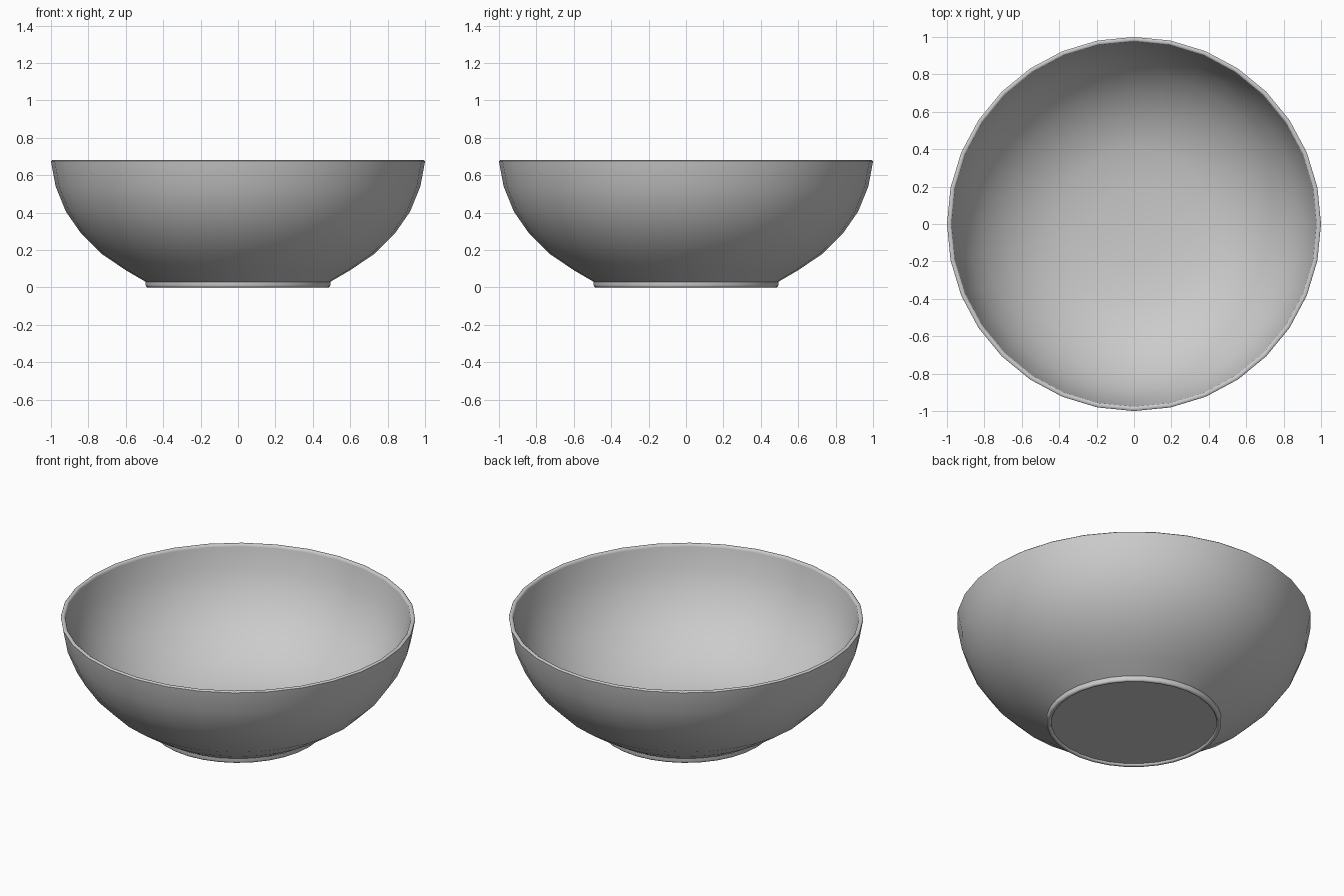
import bpy
import bmesh
import math

SIDES = 32

cube = bpy.data.objects.get("Cube")
if cube:
    bpy.data.objects.remove(cube, do_unlink=True)


def make_material(name, colour):
    mat = bpy.data.materials.new(name)
    mat.use_nodes = True
    mat.diffuse_color = colour
    mat.node_tree.nodes["Principled BSDF"].inputs["Base Color"].default_value = colour
    return mat


def lathe(name, profile, mat):
    """Spin a profile of (radius, height) points around the z axis."""
    bm = bmesh.new()
    verts = [bm.verts.new((r, 0, z)) for r, z in profile]
    edges = [bm.edges.new(pair) for pair in zip(verts, verts[1:])]
    bmesh.ops.spin(bm, geom=verts + edges, cent=(0, 0, 0), axis=(0, 0, 1),
                   angle=math.tau, steps=SIDES)
    bmesh.ops.remove_doubles(bm, verts=bm.verts, dist=0.0005)
    bmesh.ops.recalc_face_normals(bm, faces=bm.faces)
    mesh = bpy.data.meshes.new(name)
    bm.to_mesh(mesh)
    bm.free()
    mesh.materials.append(mat)
    obj = bpy.data.objects.new(name, mesh)
    bpy.context.collection.objects.link(obj)
    return obj


grey = make_material("light grey", (0.6, 0.6, 0.6, 1))

# Flat underside with a rounded foot ring
foot = [(0, 0.012), (0.468, 0.012), (0.47, 0.004), (0.476, 0),
        (0.486, 0), (0.492, 0.005), (0.494, 0.012), (0.494, 0.03)]
# Outer wall, rounded rim and hollow inside
outer = [(0.6, 0.092), (0.73, 0.18), (0.84, 0.29), (0.92, 0.405), (0.975, 0.54)]
rim = [(0.999, 0.668), (1.0, 0.675), (0.995, 0.68),
       (0.982, 0.68), (0.976, 0.675), (0.974, 0.665)]
inner = [(0.946, 0.54), (0.892, 0.415), (0.81, 0.3), (0.7, 0.2),
         (0.56, 0.115), (0.4, 0.065), (0.2, 0.045), (0, 0.04)]
bowl = lathe("bowl", foot + outer + rim + inner, grey)

bpy.ops.object.select_all(action="DESELECT")
bowl.select_set(True)
bpy.context.view_layer.objects.active = bowl
bpy.ops.object.shade_smooth_by_angle(angle=math.radians(50))
